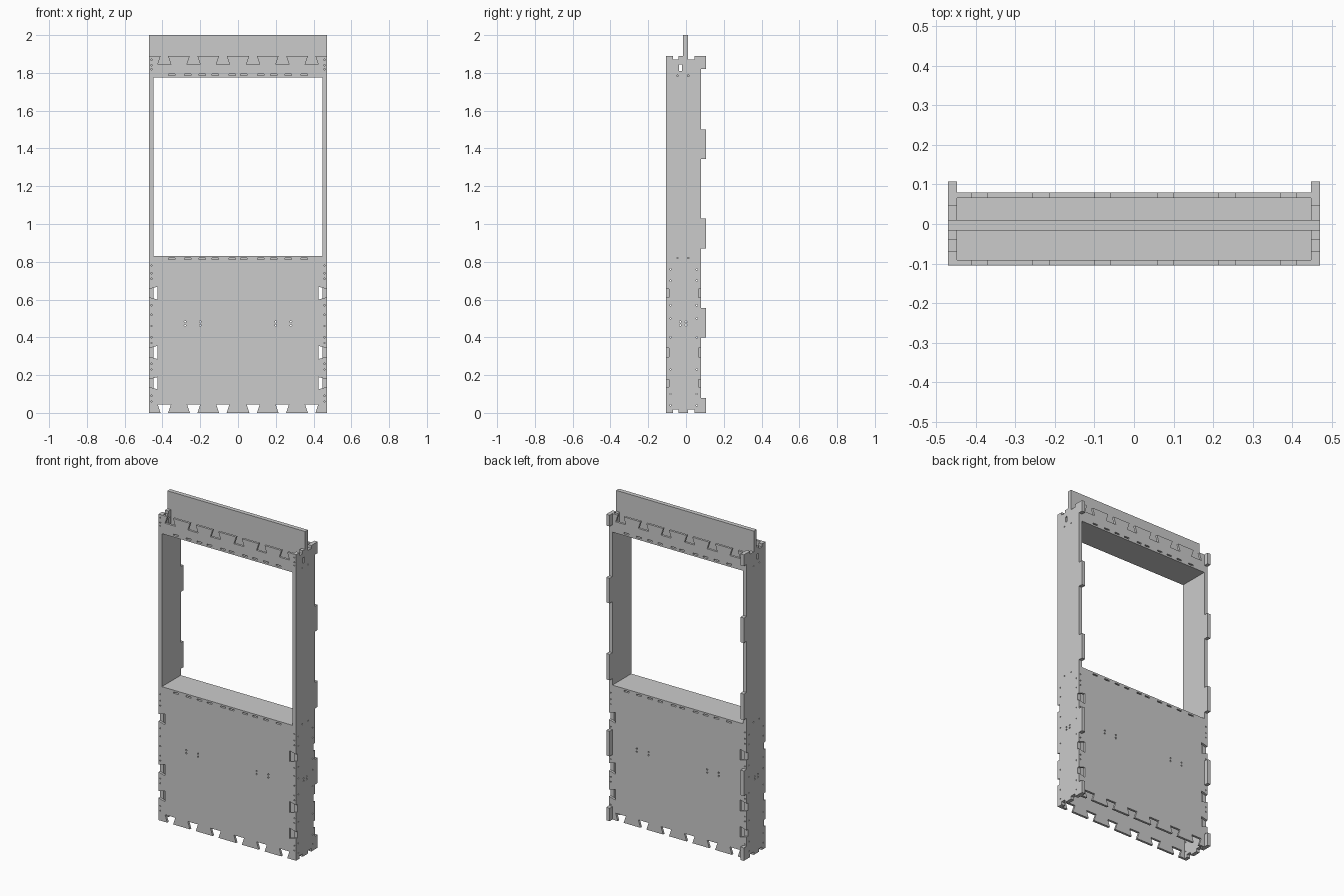
import bpy, math
from mathutils import Matrix

if "Cube" in bpy.data.objects:
    bpy.data.objects.remove(bpy.data.objects["Cube"])

W, IN = 0.47, 0.447            # outer half width, inner face of the side boards
FRONT, BACK, T = -0.105, 0.08, 0.014
SILL, HEAD, TOP = 0.83, 1.775, 1.89
CENTRES = [-0.39, -0.235, -0.08, 0.08, 0.235, 0.39]
SIDE_SOCKETS = [(0.125, 0.19), (0.285, 0.355), (0.60, 0.668)]
TABS = [(0.0, 0.08), (0.40, 0.555), (0.87, 1.03), (1.345, 1.50), (1.82, TOP)]

AXES = {  # sheet orientation: local u, v, thickness -> world
    'XZ': Matrix(((1, 0, 0), (0, 0, -1), (0, 1, 0))).to_4x4(),
    'YZ': Matrix(((0, 0, 1), (1, 0, 0), (0, 1, 0))).to_4x4(),
    'XY': Matrix.Identity(4),
}


def sheet(name, plane, lo, hi, loops):
    """Flat board cut from an outline plus hole loops, between lo and hi."""
    cu = bpy.data.curves.new(name, 'CURVE')
    cu.dimensions, cu.fill_mode, cu.extrude = '2D', 'BOTH', (hi - lo) / 2
    for pts in loops:
        sp = cu.splines.new('POLY')
        sp.points.add(len(pts) - 1)
        for p, (u, v) in zip(sp.points, pts):
            p.co = (u, v, 0, 1)
        sp.use_cyclic_u = True
    tmp = bpy.data.objects.new(name + "_outline", cu)
    bpy.context.collection.objects.link(tmp)
    dg = bpy.context.evaluated_depsgraph_get()
    me = bpy.data.meshes.new_from_object(tmp.evaluated_get(dg))
    bpy.data.objects.remove(tmp)
    mid = (lo + hi) / 2
    off = {'XZ': (0, mid, 0), 'YZ': (mid, 0, 0), 'XY': (0, 0, mid)}[plane]
    me.transform(Matrix.Translation(off) @ AXES[plane])
    for poly in me.polygons:
        poly.use_smooth = False
    ob = bpy.data.objects.new(name, me)
    bpy.context.collection.objects.link(ob)
    return ob


def rect(u0, u1, v0, v1):
    return [(u0, v0), (u1, v0), (u1, v1), (u0, v1)]


def dot(u, v, r=0.005):
    return [(u + r * math.cos(a * math.pi / 4), v + r * math.sin(a * math.pi / 4)) for a in range(8)]


def sockets(z, d):
    """Row of dovetail sockets along a horizontal edge."""
    pts = []
    for c in CENTRES:
        pts += [(c - .02, z), (c - .035, z + d), (c + .035, z + d), (c + .02, z)]
    return pts


def face_outline(bottom, right, top):
    left = [(-x, z) for x, z in reversed(right)]
    return bottom + right + top[::-1] + left


def dovetails(z0, z1):
    return [(W, z0 + .012), (W - .045, z0), (W - .045, z1), (W, z1 - .012)]


def finger_slots(z):
    return [rect(s * x - .017, s * x + .017, z - .004, z + .004)
            for x in (.03, .12, .19, .265, .35) for s in (-1, 1)]


# Front and back faces: lower panel and header, with joint sockets
edge_dots = [.06, .09, .23, .26, .37, .40, .46, .52, .57, .71, .74, .78]
for name, y0, tabbed in (("front", FRONT, False), ("back", BACK - T, True)):
    right = [(IN, 0), (IN, .08), (W, .08)] if tabbed else [(W, 0)]
    for i, s in enumerate(SIDE_SOCKETS):
        if tabbed and i == 2:
            a, b = TABS[1]
            right += [(W, a), (IN, a), (IN, b), (W, b)]
        right += dovetails(*s)
    right += [(W, SILL)]
    holes = finger_slots(.815)
    holes += [dot(s * x, z) for s in (-1, 1) for x in (.20, .28) for z in (.463, .482)]
    holes += [dot(s * .458, z, .004) for s in (-1, 1) for z in edge_dots
              if not tabbed or (z > .085 and not .39 < z < .565)]
    sheet(name + "_lower_panel", 'XZ', y0, y0 + T,
          [face_outline(sockets(0, .045), right, [])] + holes)

    head_right = [(W, HEAD)] + ([(W, 1.82), (IN, 1.82), (IN, TOP)] if tabbed else [(W, TOP)])
    holes = finger_slots(1.79)
    if not tabbed:
        holes += [dot(s * .458, z, .004) for s in (-1, 1) for z in (1.82, 1.84, 1.87)]
    sheet(name + "_header", 'XZ', y0, y0 + T,
          [face_outline([], head_right, sockets(TOP, -.045))] + holes)

# Side boards: stepped behind the faces, with locating tabs on the back edge
f, b, tip = FRONT + T, BACK - T, 0.107


def back_edge():
    pts = []
    for z0, z1 in TABS:
        base0 = BACK if SILL < z0 < HEAD else b
        pts += [(base0, z0), (tip, z0), (tip, z1), (base0, z1)]
        if z0 == .40:
            pts += [(b, SILL), (BACK, SILL)]
        if z0 == 1.345:
            pts += [(BACK, HEAD), (b, HEAD)]
    return pts


n = .018
side = [(f, 0), (-.07, 0), (-.07, n), (-.04, n), (-.04, 0), (.01, 0), (.01, n), (.045, n), (.045, 0)]
side += back_edge()
side += [(.045, TOP), (.045, TOP - n), (.01, TOP - n), (.01, TOP), (-.04, TOP), (-.04, TOP - n),
         (-.07, TOP - n), (-.07, TOP), (f, TOP), (f, HEAD), (FRONT, HEAD), (FRONT, SILL), (f, SILL)]
side_holes = [rect(-.037, -.022, 1.81, 1.845)]
side_holes += [dot(y, z) for y in (-.03, .0) for z in (.465, .482)]
side_holes += [dot(y, z, .004) for y in (-.045, .012) for z in (.82, 1.785)]
side_holes += [dot(y, z, .004) for y in (-.082, .057) for z in (.04, .10, .23, .40, .50, .57, .70, .76)]
for name, lo, hi in (("left_side", -W, -IN), ("right_side", IN, W)):
    sheet(name, 'YZ', lo, hi, [side] + side_holes)

# Window sill and head boards
sheet("window_sill", 'XY', SILL - .022, SILL, [rect(-IN, IN, f, b)])
sheet("window_head", 'XY', HEAD, HEAD + .022, [rect(-IN, IN, f, b)])

# Joining spline standing out of the open header
sheet("top_spline", 'XZ', -.017, .010,
      [[(-IN, 1.80), (IN, 1.80), (IN, TOP), (W, TOP), (W, 2.0), (-W, 2.0), (-W, TOP), (-IN, TOP)]])
